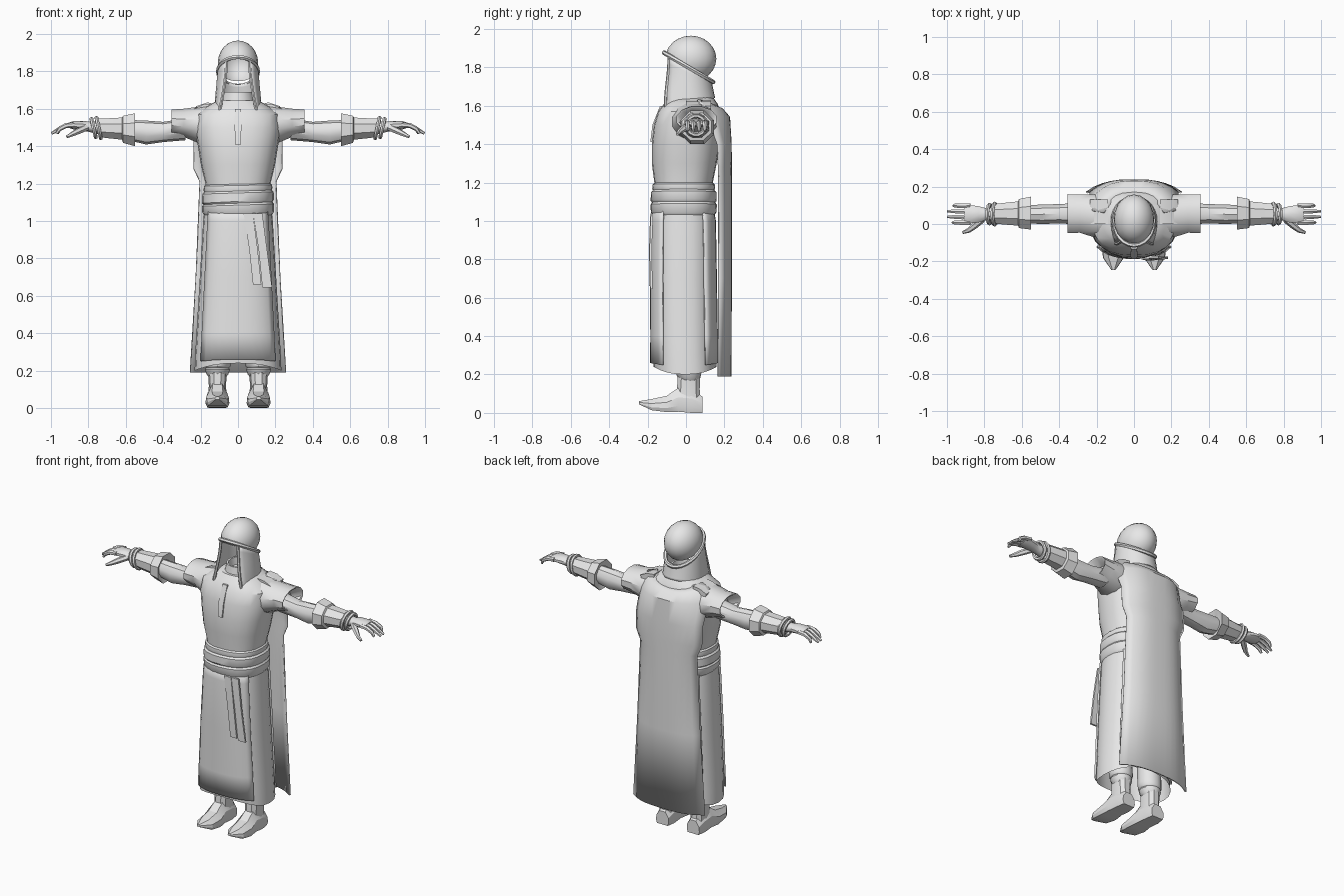
import bpy, bmesh, math
from mathutils import Vector

if "Cube" in bpy.data.objects:
    bpy.data.objects.remove(bpy.data.objects["Cube"])

grey = bpy.data.materials.new("plain grey")
grey.diffuse_color = (0.8, 0.8, 0.8, 1)
grey.use_nodes = True
grey.node_tree.nodes["Principled BSDF"].inputs["Base Color"].default_value = grey.diffuse_color


def finish(name, bm, angle=35, thick=0):
    bmesh.ops.recalc_face_normals(bm, faces=bm.faces)
    me = bpy.data.meshes.new(name)
    bm.to_mesh(me)
    bm.free()
    me.materials.append(grey)
    ob = bpy.data.objects.new(name, me)
    bpy.context.collection.objects.link(ob)
    bpy.ops.object.select_all(action='DESELECT')
    ob.select_set(True)
    bpy.context.view_layer.objects.active = ob
    bpy.ops.object.shade_smooth_by_angle(angle=math.radians(angle))
    if thick:
        m = ob.modifiers.new("thickness", 'SOLIDIFY')
        m.thickness, m.offset = thick, 0
    return ob


def loft(name, rings, closed=True, caps=(True, True), cyclic=False, angle=35, thick=0):
    bm = bmesh.new()
    rows = [[bm.verts.new(p) for p in r] for r in rings]
    n = len(rows[0])
    pairs = list(zip(rows, rows[1:])) + ([(rows[-1], rows[0])] if cyclic else [])
    for a, b in pairs:
        for i in range(n if closed else n - 1):
            j = (i + 1) % n
            bm.faces.new((a[i], a[j], b[j], b[i]))
    if closed and not cyclic:
        if caps[0]:
            bm.faces.new(rows[0])
        if caps[1]:
            bm.faces.new(rows[-1])
    return finish(name, bm, angle, thick)


def power(v, p):
    return math.copysign(abs(v) ** (2 / p), v)


def level(z, rx, yf, yb, n=24, p=2.4, cx=0, tilt=0, wave=0, span=None):
    """Horizontal rounded ring, or an arc of it when span = (start, end)."""
    s, e = span or (0, 2 * math.pi)
    out = []
    for i in range(n):
        a = s + (e - s) * i / (n - 1 if span else n)
        x = rx * power(math.cos(a), p)
        y = (yf + yb) / 2 + (yb - yf) / 2 * power(math.sin(a), p)
        out.append((cx + x, y, z + tilt * x + wave * math.sin(a) ** 2))
    return out


def across(s, x, yc, zc, ry, rz, n=10):
    """Ring around an arm, s is the side."""
    return [(s * x, yc + ry * math.cos(2 * math.pi * (i + .5) / n),
             zc + rz * math.sin(2 * math.pi * (i + .5) / n)) for i in range(n)]


def tube(name, pts, radii, up, n=6, cyclic=False):
    pts, rings, up = [Vector(p) for p in pts], [], Vector(up)
    m = len(pts)
    for i, p in enumerate(pts):
        a = pts[(i - 1) % m] if cyclic or i else p
        b = pts[(i + 1) % m] if cyclic or i < m - 1 else p
        u = (b - a).normalized().cross(up).normalized()
        v = u.cross((b - a).normalized())
        r = radii[i] if isinstance(radii, (list, tuple)) else radii
        rings.append([p + r * (u * math.cos(k * 2 * math.pi / n) + v * math.sin(k * 2 * math.pi / n))
                      for k in range(n)])
    return loft(name, rings, cyclic=cyclic, angle=50)


def strip(name, rows, depth=.012):
    """Hanging flat strip: rows of (z, x left, x right, front y)."""
    return loft(name, [[(l, y, z), (r, y, z), (r, y + depth, z), (l, y + depth, z)]
                       for z, l, r, y in rows], angle=25)


# Tunic body
loft("tunic", [level(*r) for r in (
    (1.10, .172, -.165, .13), (1.20, .174, -.165, .14), (1.30, .198, -.178, .16),
    (1.40, .214, -.178, .175), (1.50, .232, -.167, .185), (1.57, .225, -.145, .18),
    (1.61, .17, -.115, .165), (1.645, .11, -.085, .14))])
strip("chest_placket", [(1.6, -.017, .017, -.135), (1.5, -.018, .018, -.175), (1.41, -.015, .015, -.186)])
loft("neck_collar", [level(z, r, -r * .9 + .01, r + .03, 16, 2) for z, r in
                     ((1.6, .1), (1.65, .088), (1.69, .08), (1.69, .068), (1.64, .06))])

# Skirt with raised front and back panels
skirt = ((1.08, .178, -.162, .13), (1.0, .186, -.172, .145), (.7, .204, -.176, .15),
         (.4, .222, -.174, .155), (.30, .228, -.172, .157))
loft("skirt", [level(*r) for r in skirt] + [level(.20, .232, -.168, .16, wave=.04)], caps=(True, False))
for name, mid in (("front_panel", 1.5), ("back_panel", .5)):
    span = ((mid - .3) * math.pi, (mid + .3) * math.pi)
    loft(name, [level(z, rx + .006, yf - .007, yb + .006, 11, span=span)
                for z, rx, yf, yb in skirt[:-1]] +
         [level(.245, .236, -.182, .165, 11, span=span, wave=.015)], closed=False, thick=.01)

# Wrapped sash and its hanging ends
loft("sash", [level(z, r, -r + .008, r - .032, tilt=t) for z, r, t in (
    (1.03, .18, 0), (1.045, .191, 0), (1.085, .193, .03), (1.095, .185, .04), (1.105, .192, .05),
    (1.15, .191, .03), (1.16, .181, .03), (1.17, .184, .03), (1.19, .182, .02), (1.2, .17, .02))])
strip("sash_end_inner", [(1.04, .03, .08, -.186), (.85, .06, .105, -.194), (.66, .08, .125, -.193)])
strip("sash_end_outer", [(1.04, .08, .13, -.183), (.85, .11, .155, -.190), (.645, .13, .182, -.186)])

# Cape
rows = []
for z, w, ye, yb in ((1.63, .16, .06, .145), (1.61, .222, .07, .19), (1.54, .24, .11, .225),
                     (1.40, .235, .165, .233), (1.28, .235, .17, .234), (1.21, .203, .172, .234),
                     (.7, .224, .172, .234), (.19, .255, .168, .232)):
    row = []
    for i in range(13):
        t = i / 6 - 1
        dip = .03 * (1 - t * t) if z > 1.6 else 0
        row.append((w * t, ye + (yb - ye) * (1 - abs(t) ** 3), z - dip))
    rows.append(row)
loft("cape", rows, closed=False, thick=.01)


# Hood: dome, band, draped cloth
def brow(y):
    return 1.88 - .6 * (y + .12)


bm = bmesh.new()
bmesh.ops.create_uvsphere(bm, u_segments=20, v_segments=12, radius=1)
for v in bm.verts:
    v.co = (v.co.x * .108, .025 + v.co.y * .133, 1.845 + v.co.z * .12)
bmesh.ops.bisect_plane(bm, geom=bm.verts[:] + bm.edges[:] + bm.faces[:], plane_co=(0, -.12, 1.88),
                       plane_no=Vector((0, .6, 1)).normalized(), clear_inner=True)
finish("hood_dome", bm, 40)
loop = []
for i in range(24):
    a = 2 * math.pi * i / 24
    y = .014 + .128 * math.sin(a)
    loop.append((.106 * math.cos(a), y, brow(y)))
tube("hood_band", loop, .012, (0, 0, 1), cyclic=True)

rows = []
for k in range(8):
    t = k / 7
    row = []
    for i in range(21):
        u = i / 10 - 1
        a = u * math.radians(145 - 25 * t * t)
        rx, back, front = .106 + .018 * t, .115 + .018 * t, .125 + .105 * t * t
        c = math.cos(a)
        y = .015 + c * (back if c > 0 else front)
        top, low = brow(y), 1.64 - .09 * u * u
        row.append((rx * math.sin(a), y, top + (low - top) * t))
    rows.append(row)
loft("hood_cloth", rows, closed=False, thick=.008)
for side, k in (("left", 0), ("right", -1)):
    tube("hood_trim_" + side, [r[k] for r in rows], .009, (1, 0, 0))

# Arms, hands, legs and boots on both sides
for s, side in ((-1, "left_"), (1, "right_")):
    loft(side + "sleeve", [across(s, *r, n=12) for r in (
        (.12, .035, 1.525, .115, .10), (.22, .045, 1.515, .118, .098), (.29, .055, 1.525, .105, .078),
        (.355, .055, 1.53, .108, .068), (.35, .055, 1.53, .095, .058), (.30, .055, 1.51, .06, .05))])
    # shoulder plate under the cape edge
    loft(side + "shoulder_plate", [[(s * x, y, z + h) for x, z in ((.14, 1.628), (.19, 1.622), (.235, 1.6))
                                    for h in (0,)] + [(s * x, y, z) for x, z in ((.23, 1.578), (.14, 1.59))]
                                   for y in (.0, .13)], angle=20)
    loft(side + "upper_arm", [across(s, *r) for r in (
        (.28, .055, 1.49, .062, .058), (.40, .055, 1.476, .054, .054),
        (.49, .052, 1.473, .055, .064), (.58, .052, 1.485, .05, .055))])
    loft(side + "cuff", [across(s, *r, n=8) for r in (
        (.57, .055, 1.49, .055, .055), (.552, .058, 1.488, .095, .095), (.615, .056, 1.49, .084, .078),
        (.62, .056, 1.494, .070, .064), (.70, .055, 1.496, .062, .057), (.745, .055, 1.498, .056, .053))],
         angle=25)
    for n, (x, r) in enumerate(((.745, .056), (.772, .05))):
        tube(side + "bracelet_%d" % n,
             [(s * (x + .012 * math.sin(a)), .053 + r * math.cos(a), 1.497 + r * math.sin(a))
              for a in (math.pi * i / 7 for i in range(14))], .011, (1, 0, 0), cyclic=True)
    loft(side + "hand", [across(s, *r) for r in (
        (.73, .052, 1.498, .042, .038), (.79, .052, 1.503, .034, .028), (.83, .052, 1.51, .045, .026),
        (.88, .052, 1.512, .052, .022), (.905, .052, 1.512, .046, .014))], angle=45)
    for n, tip in enumerate((.97, .997, .997, .965)):
        y = .008 + .03 * n
        tube(side + "finger_%d" % n, [(s * .875, y, 1.514), (s * .92, y - .001, 1.51),
                                      (s * .955, y, 1.492), (s * tip, y, 1.468)],
             [.014, .0135, .012, .007], (0, 1, 0))
    tube(side + "thumb", [(s * .81, .025, 1.5), (s * .855, -.012, 1.48), (s * .885, -.035, 1.465),
                          (s * .915, -.045, 1.45)], [.018, .017, .013, .008], (0, 0, 1))
    # gathered trouser leg
    loft(side + "trouser_leg", [level(z, r, yc - r, yc + r, 12, 2, s * .11) for z, r, yc in (
        (.5, .07, 0), (.25, .072, .01), (.225, .07, .012), (.215, .062, .014), (.205, .066, .014),
        (.18, .058, .016), (.165, .046, .02))])
    loft(side + "boot_shaft", [level(z, rx, yf, yb, 10, 2.4, s * .11) for z, rx, yf, yb in (
        (.05, .05, -.05, .08), (.12, .046, -.05, .074), (.19, .05, -.045, .075))], angle=25)
    loft(side + "boot_foot", [[(s * .11 + w * a, y, z + h * b) for a, b in (
        (-.85, 0), (.85, 0), (1, .25), (.95, .6), (.45, 1), (-.45, 1), (-.95, .6), (-1, .25))]
        for y, w, z, h in ((.085, .045, 0, .085), (.03, .055, 0, .125), (-.04, .055, .006, .125),
                           (-.10, .064, .004, .085), (-.18, .056, .014, .058), (-.245, .012, .045, .016))],
         angle=22)
